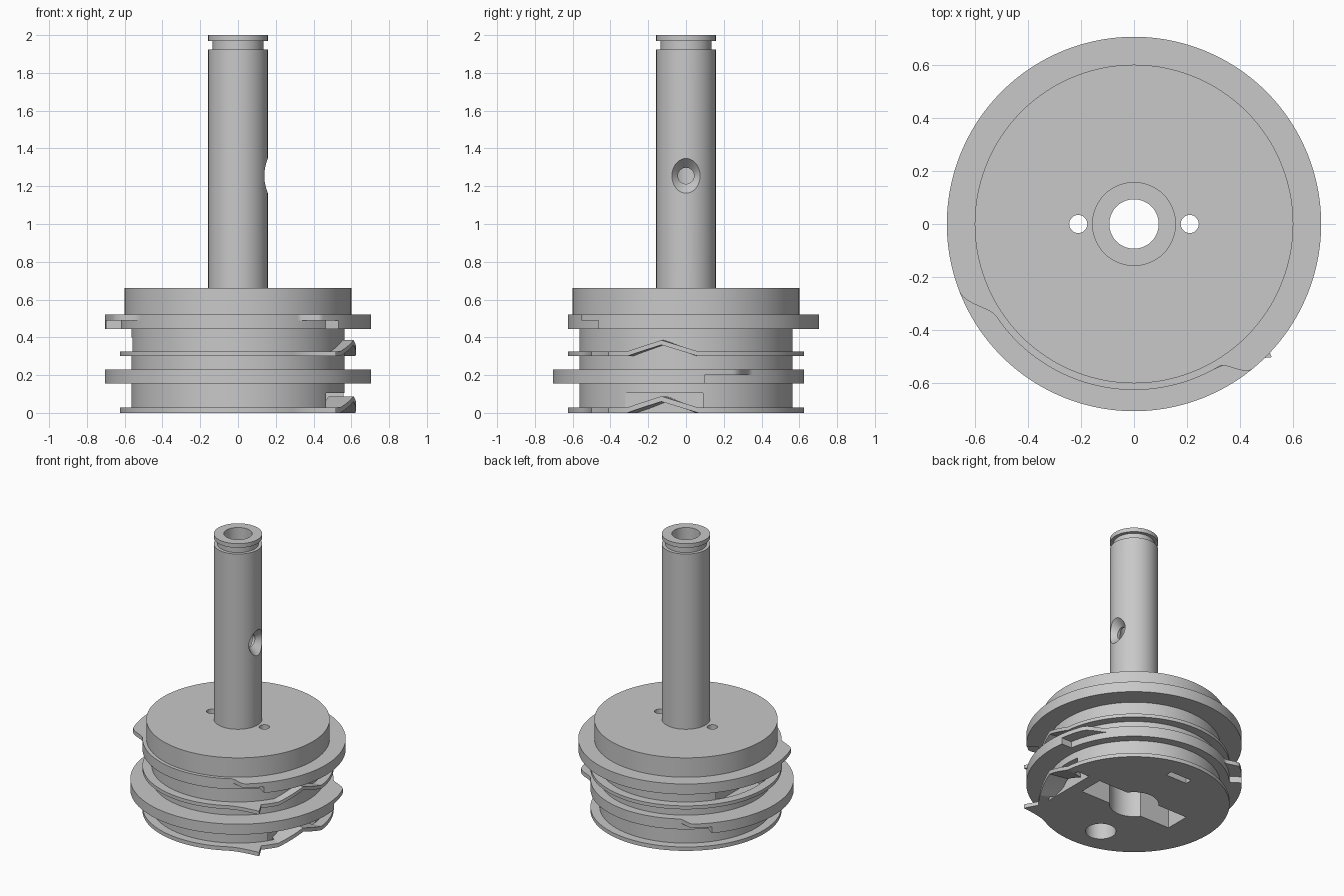
import bpy, bmesh, math
from mathutils import Matrix

cube = bpy.data.objects.get("Cube")
if cube:
    bpy.data.objects.remove(cube, do_unlink=True)

STEEL = bpy.data.materials.new("grey_metal")
STEEL.use_nodes = True
GREY = (0.58, 0.58, 0.58, 1)
STEEL.diffuse_color = GREY
STEEL.node_tree.nodes["Principled BSDF"].inputs["Base Color"].default_value = GREY


def finish(name, bm):
    bmesh.ops.recalc_face_normals(bm, faces=bm.faces)
    mesh = bpy.data.meshes.new(name)
    bm.to_mesh(mesh)
    bm.free()
    mesh.materials.append(STEEL)
    ob = bpy.data.objects.new(name, mesh)
    bpy.context.collection.objects.link(ob)
    return ob


def smooth(ob):
    bpy.ops.object.select_all(action='DESELECT')
    ob.select_set(True)
    bpy.context.view_layer.objects.active = ob
    bpy.ops.object.shade_smooth_by_angle(angle=math.radians(30))


def sweep(bm, section, steps):
    """Revolve a closed section; section(angle in degrees) gives (r, z) points."""
    loops = []
    for i in range(steps):
        deg = 360 * i / steps
        a = math.radians(deg)
        loops.append([bm.verts.new((r * math.cos(a), r * math.sin(a), z))
                      for r, z in section(deg)])
    for i in range(steps):
        p, q = loops[i], loops[(i + 1) % steps]
        for j in range(len(p)):
            k = (j + 1) % len(p)
            bm.faces.new((p[j], q[j], q[k], p[k]))


def box(name, size, centre, turn=0):
    bm = bmesh.new()
    bmesh.ops.create_cube(bm, size=1)
    bm.transform(Matrix.Rotation(math.radians(turn), 4, 'Z')
                 @ Matrix.Translation(centre) @ Matrix.Diagonal((*size, 1)))
    return finish(name, bm)


def cone(name, r1, r2, length, centre, along_x=False):
    bm = bmesh.new()
    bmesh.ops.create_cone(bm, cap_ends=True, segments=48, radius1=r1, radius2=r2, depth=length)
    turn = Matrix.Rotation(math.pi / 2, 4, 'Y') if along_x else Matrix()
    bm.transform(Matrix.Translation(centre) @ turn)
    return finish(name, bm)


def cut(ob, cutters):
    bpy.context.view_layer.objects.active = ob
    for c in cutters:
        c.hide_render = True
        m = ob.modifiers.new("cut", 'BOOLEAN')
        m.operation, m.solver, m.object = 'DIFFERENCE', 'EXACT', c
        bpy.ops.object.modifier_apply(modifier=m.name)
        bpy.data.objects.remove(c, do_unlink=True)


# Hollow shaft with a retaining groove near its top
BORE, SHAFT = 0.093, 0.158
shaft_profile = [(BORE, 0.62), (SHAFT, 0.62), (SHAFT, 1.925), (0.135, 1.925),
                 (0.135, 1.97), (SHAFT, 1.97), (SHAFT, 2), (BORE, 2)]
bm = bmesh.new()
sweep(bm, lambda d: shaft_profile, 96)
shaft = finish("shaft", bm)
cut(shaft, [cone("countersink", 0.043, 0.131, 0.095, (0.1525, 0, 1.255), True),
            cone("cross_hole", 0.043, 0.043, 0.13, (0.07, 0, 1.255), True)])
smooth(shaft)

# Drum body with a wider top disc and a counterbore underneath
drum_profile = [(0.16, 0), (0.565, 0), (0.565, 0.52), (0.6, 0.52), (0.6, 0.66),
                (BORE, 0.66), (BORE, 0.22), (0.16, 0.22)]
bm = bmesh.new()
sweep(bm, lambda d: drum_profile, 120)
drum = finish("drum_body", bm)
cutters = [box("top_notch", (0.3, 0.12, 0.2), (0.635, 0, 0.62), 135),
           box("key_slot", (0.74, 0.18, 0.4), (0, 0, 0)),
           cone("round_pocket", 0.1, 0.1, 0.3, (-0.06, -0.41, 0)),
           box("lower_recess", (0.3, 0.41, 0.205), (0.61, -0.115, 0.0025)),
           box("middle_recess", (0.3, 0.41, 0.1), (-0.61, 0.115, 0.35))]
for turn in (90, 180):
    cutters.append(box("bottom_slot", (0.05, 0.17, 0.14), (0.455, 0, 0), turn))
for side in (-1, 1):
    cutters.append(cone("through_hole", 0.034, 0.034, 2, (0.21 * side, 0, 0.3)))
cut(drum, cutters)
smooth(drum)


def ease(t):
    t = min(max(t, 0), 1)
    return t * t * (3 - 2 * t)


INNER, SMALL, LARGE = 0.555, 0.625, 0.705


# Wide guide flanges: a narrow sector with a thin lip running past each end
def wide_flange(name, z, turn):
    def lower(d):
        d = (d - turn) % 360
        r = LARGE if d <= 188 or d >= 319 else SMALL
        return [(INNER, z), (r, z), (r, z + 0.045), (INNER, z + 0.045)]

    def lip(d):
        d = (d - turn) % 360
        t = 1 - ease((d - 201) / 13) + ease((d - 301) / 8)
        r = SMALL + (LARGE - SMALL) * t
        return [(INNER, z + 0.045), (r, z + 0.045), (r, z + 0.075), (INNER, z + 0.075)]

    bm = bmesh.new()
    sweep(bm, lower, 360)
    sweep(bm, lip, 360)
    smooth(finish(name, bm))


# Thin flanges: a peaked ramp in front of the recess and one pointed tip
def thin_flange(name, z, thick, turn):
    def section(d):
        d = (d - turn + 180) % 360 - 180
        lift = max(0, 1 - abs(d + 12) / 18) * 0.06
        if d <= -44:
            spike = max(0, (d + 62) / 18) ** 2
        else:
            spike = max(0, (-41 - d) / 3)
        r = SMALL + 0.097 * spike
        inner = 0.49 if lift > 0 else 0.56
        low, high = z + lift, z + thick + lift
        return [(inner, low), (r, low), (r, high), (inner, high)]

    bm = bmesh.new()
    sweep(bm, section, 360)
    smooth(finish(name, bm))


wide_flange("upper_wide_flange", 0.445, 0)
wide_flange("lower_wide_flange", 0.155, 180)
thin_flange("middle_thin_flange", 0.3, 0.025, 180 - 180)
thin_flange("bottom_thin_flange", 0, 0.028, 0)
bpy.data.objects["middle_thin_flange"].rotation_euler.z = 0
